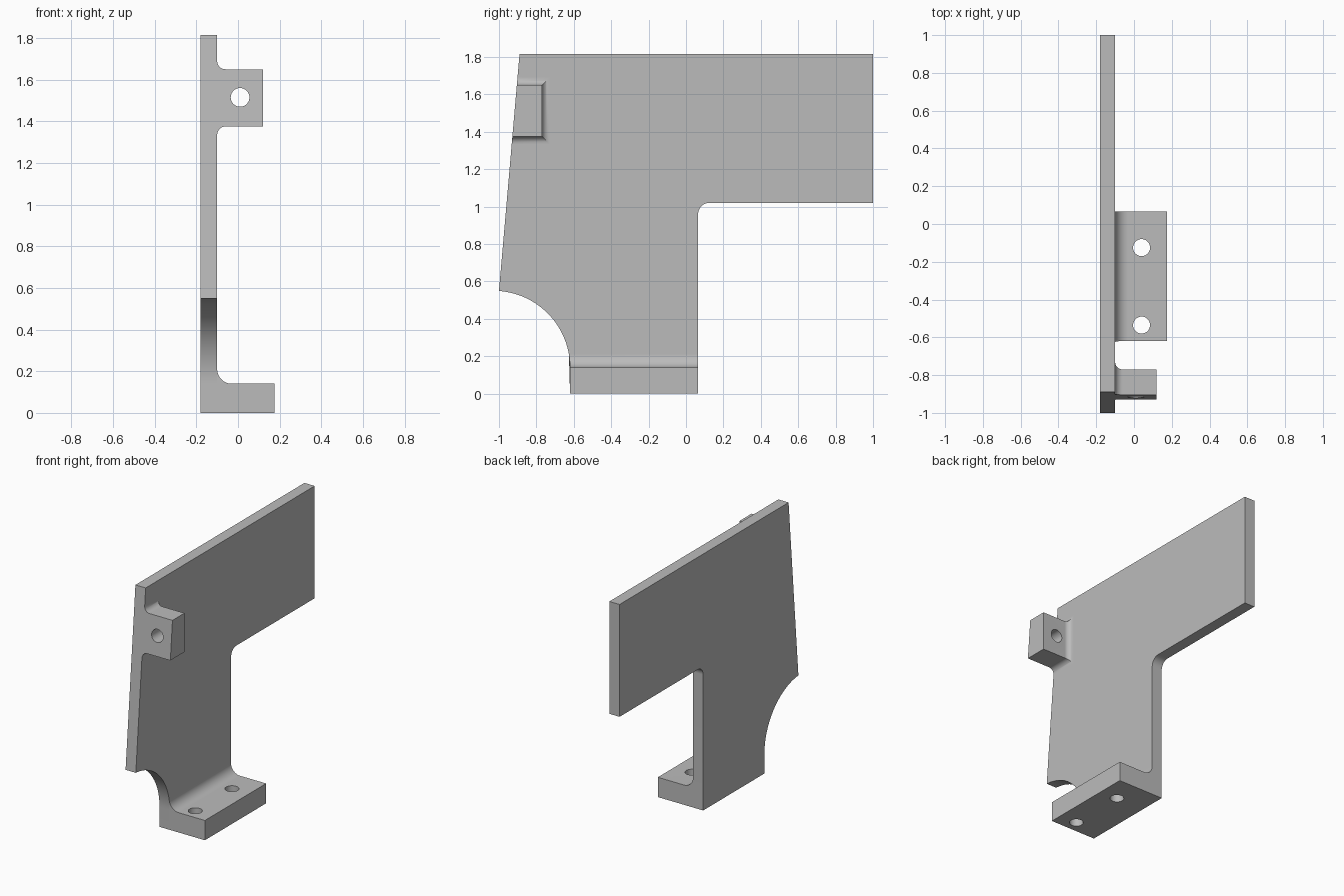
import bpy, bmesh
from math import sin, cos, pi, sqrt

cube = bpy.data.objects.get("Cube")
if cube:
    bpy.data.objects.remove(cube, do_unlink=True)

GREY = (0.5, 0.5, 0.5, 1)
mat = bpy.data.materials.new("plain grey")
mat.use_nodes = True
mat.diffuse_color = GREY
mat.node_tree.nodes["Principled BSDF"].inputs["Base Color"].default_value = GREY

LEFT, FACE, TOP = -0.18, -0.10, 1.815       # plate thickness range and height
FOOT_FRONT, FOOT_BACK, FOOT_TOP = -0.62, 0.065, 0.14
CUT_Y, CUT_R = -1.03, 0.41                  # round cutout at the lower front


def arc(cu, cv, r, start, end, n=16):
    return [(cu + r * cos(start + (end - start) * i / n),
             cv + r * sin(start + (end - start) * i / n)) for i in range(n + 1)]


def loft(name, rings):
    """Closed solid through rings that have equal vertex counts."""
    bm = bmesh.new()
    loops = [[bm.verts.new(p) for p in ring] for ring in rings]
    for a, b in zip(loops, loops[1:]):
        for i in range(len(a)):
            j = (i + 1) % len(a)
            bm.faces.new((a[i], a[j], b[j], b[i]))
    bm.faces.new(loops[0])
    bm.faces.new(loops[-1])
    bmesh.ops.recalc_face_normals(bm, faces=bm.faces)
    mesh = bpy.data.meshes.new(name)
    bm.to_mesh(mesh)
    bm.free()
    mesh.materials.append(mat)
    obj = bpy.data.objects.new(name, mesh)
    bpy.context.collection.objects.link(obj)
    return obj


def select(obj):
    bpy.ops.object.select_all(action='DESELECT')
    obj.select_set(True)
    bpy.context.view_layer.objects.active = obj


def drill(obj, location, rotation, radius=0.045):
    bpy.ops.mesh.primitive_cylinder_add(vertices=40, radius=radius, depth=0.8,
                                        location=location, rotation=rotation)
    cutter = bpy.context.object
    cutter.hide_render = True
    cutter.data.materials.append(mat)
    select(obj)
    mod = obj.modifiers.new("hole", 'BOOLEAN')
    mod.operation, mod.solver, mod.object = 'DIFFERENCE', 'EXACT', cutter
    bpy.ops.object.modifier_apply(modifier=mod.name)
    bpy.data.objects.remove(cutter, do_unlink=True)


def front_edge(z):
    """Sloping front edge of the plate."""
    return -1 + 0.11 * (z - 0.55) / (TOP - 0.55)


def cut_edge(z):
    """Front edge along the round cutout, straight below it."""
    return CUT_Y + sqrt(CUT_R ** 2 - max(z - FOOT_TOP, 0) ** 2)


# Upright plate with round cutout and filleted inner corner
outline = [(FOOT_FRONT, 0), (FOOT_BACK, 0)]
outline += arc(0.125, 0.96, 0.06, pi, pi / 2)
outline += [(1, 1.02), (1, TOP), (front_edge(TOP), TOP)]
outline += arc(CUT_Y, FOOT_TOP, CUT_R, 1.4976, 0, 32)
plate = loft("upright_plate", [[(x, y, z) for y, z in outline] for x in (LEFT, FACE)])

# Foot flange with fillet against the plate
profile = [(FACE, 0), (0.175, 0), (0.175, FOOT_TOP)]
profile += arc(FACE + 0.07, FOOT_TOP + 0.07, 0.07, 1.5 * pi, pi)
foot = loft("foot_flange", [[(x, cut_edge(z), z) for x, z in profile],
                            [(x, FOOT_BACK, z) for x, z in profile]])
for y in (-0.125, -0.535):
    drill(foot, (0.04, y, 0.07), (0, 0, 0))

# Lug that flares into the plate, its front flush with the sloping edge
R, LOW, HIGH, BACK = 0.04, 1.375, 1.65, -0.77
flare = [(FACE + R - R * cos(i * pi / 24), R - R * sin(i * pi / 24)) for i in range(13)]
rings = []
for x, grow in flare + [(0.12, 0)]:
    lo, hi, back = LOW - grow, HIGH + grow, BACK + grow
    rings.append([(x, front_edge(lo), lo), (x, back, lo),
                  (x, back, hi), (x, front_edge(hi), hi)])
lug = loft("front_lug", rings)
drill(lug, (0.01, -0.85, 1.515), (pi / 2, 0, 0))

for part in (plate, foot, lug):
    select(part)
    bpy.ops.object.shade_smooth_by_angle(angle=0.5)
